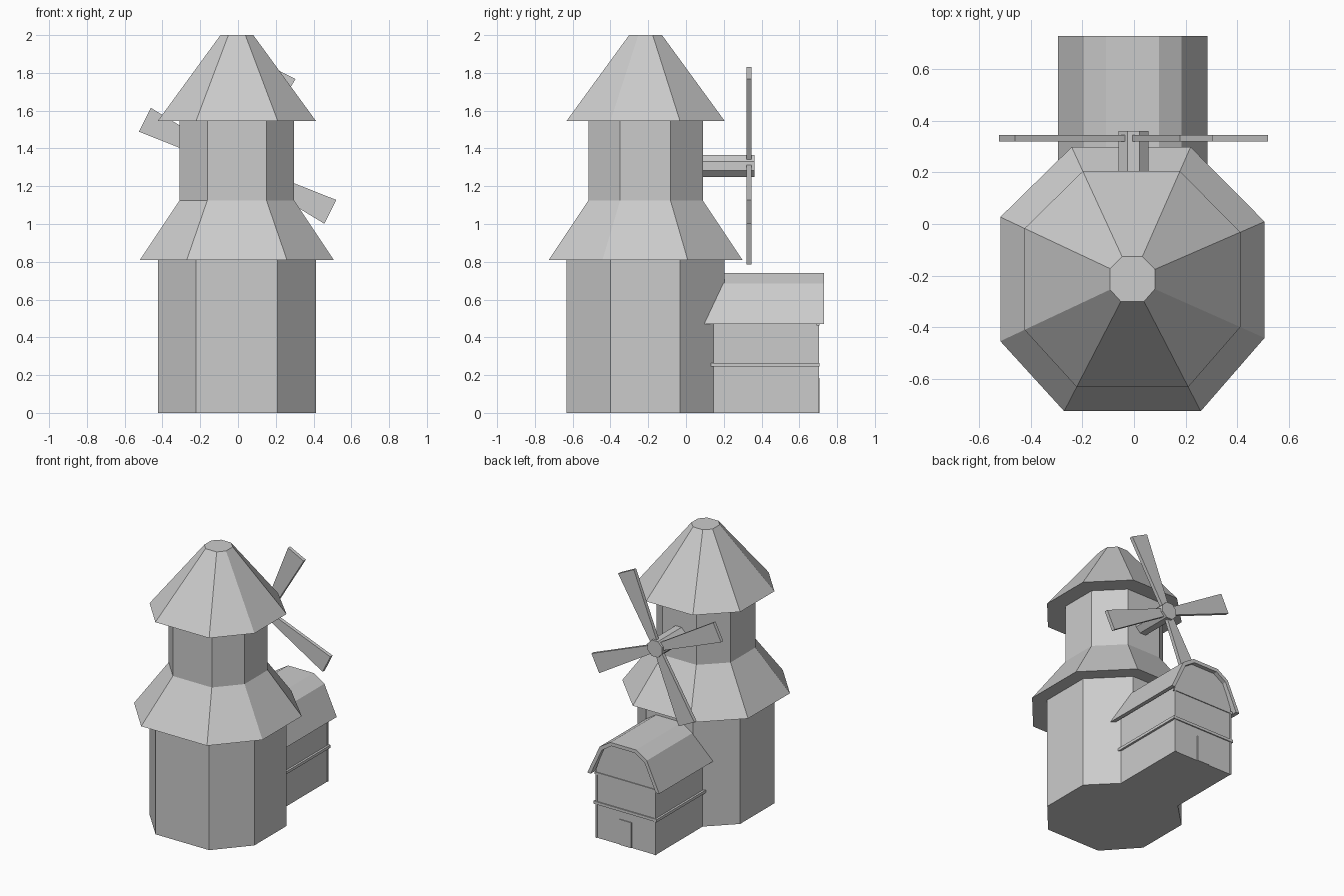
import bpy
import math
from mathutils import Matrix, Vector

default = bpy.data.objects.get("Cube")
if default:
    bpy.data.objects.remove(default, do_unlink=True)

grey = bpy.data.materials.new("plain grey")
grey.use_nodes = True
grey.diffuse_color = (0.6, 0.6, 0.6, 1)
grey.node_tree.nodes["Principled BSDF"].inputs["Base Color"].default_value = (0.6, 0.6, 0.6, 1)


def loft(name, rings):
    """Join rings of equal length with side faces and cap both ends."""
    n = len(rings[0])
    verts = [p for ring in rings for p in ring]
    faces = [list(range(n))[::-1], list(range(len(verts) - n, len(verts)))]
    for r in range(len(rings) - 1):
        for i in range(n):
            j = (i + 1) % n
            faces.append([r * n + i, r * n + j, (r + 1) * n + j, (r + 1) * n + i])
    mesh = bpy.data.meshes.new(name)
    mesh.from_pydata(verts, [], faces)
    mesh.materials.append(grey)
    obj = bpy.data.objects.new(name, mesh)
    bpy.context.collection.objects.link(obj)
    return obj


def extrude_y(name, profile, y0, y1):
    """Extrude a profile (x, z), clockwise seen from the back, along y."""
    return loft(name, [[(x, y, z) for x, z in profile] for y in (y1, y0)])


def box(name, x0, x1, y0, y1, z0, z1):
    return extrude_y(name, [(x0, z0), (x1, z0), (x1, z1), (x0, z1)], y0, y1)


# Tower: slightly uneven octagon, scaled at each level
OCTAGON = [(-1, 0.47), (-1, -0.47), (-0.517, -1), (0.517, -1),
           (1, -0.445), (1, 0.435), (0.44, 1), (-0.46, 1)]
CX, CY = -0.006, -0.214


def tower_ring(size, z):
    return [(CX + x * size, CY + y * size, z) for x, y in OCTAGON]


for name, levels in {
    "tower_base": [(0.418, 0), (0.418, 0.81)],
    "tower_skirt_roof": [(0.513, 0.81), (0.303, 1.125)],
    "tower_upper": [(0.303, 1.12), (0.303, 1.55)],
    "tower_cap_roof": [(0.419, 1.545), (0.087, 2.0)],
}.items():
    loft(name, [tower_ring(s, z) for s, z in levels])

# Axle with flat-sided hub
HUB = Vector((-0.002, 0, 1.308))
axle = []
for k in range(8):
    a = math.radians(22.5 + 45 * k)
    axle.append((HUB.x + 0.063 * math.cos(a), HUB.z + 0.063 * math.sin(a)))
extrude_y("sail_axle", axle, 0.03, 0.362)

# Four tapering sails
for k in range(4):
    turn = Matrix.Rotation(math.radians(-26.4 + 90 * k), 2)
    blade = []
    for x, z in [(0.02, -0.026), (0.548, -0.0705), (0.548, 0.0705), (0.02, 0.026)]:
        p = turn @ Vector((x, z))
        blade.append((HUB.x + p.x, HUB.z + p.y))
    extrude_y("sail_%d" % (k + 1), blade, 0.32, 0.346)

# Barn body, reaching up under the roof
BX = -0.005


def mirrored(half):
    """Right-hand points, bottom to top, completed with their left twins."""
    return [(BX + x, z) for x, z in half] + [(BX - x, z) for x, z in reversed(half)]


extrude_y("barn_body", mirrored([(0.24, 0), (0.24, 0.5), (0.175, 0.67), (0.095, 0.72)]), 0.05, 0.70)

# Barn roof: bent shell with an open underside
outer = [(0.29, 0.47), (0.19, 0.685), (0.103, 0.74)]
inner = [(0.262, 0.47), (0.172, 0.665), (0.095, 0.715)]
extrude_y("barn_roof", mirrored(outer) + mirrored(inner)[::-1], 0.05, 0.73)

# Barn trim: side rails, gable rails and corner posts
for side, label in ((1, "left"), (-1, "right")):
    x0, x1 = sorted((BX + side * 0.235, BX + side * 0.255))
    box("barn_side_rail_" + label, x0, x1, 0.05, 0.708, 0.245, 0.265)
    x0, x1 = sorted((BX + side * 0.23, BX + side * 0.242))
    box("barn_corner_post_" + label, x0, x1, 0.69, 0.705, 0, 0.47)
box("barn_gable_rail", BX - 0.25, BX + 0.25, 0.69, 0.708, 0.245, 0.265)
box("barn_gable_beam", BX - 0.25, BX + 0.25, 0.69, 0.706, 0.462, 0.478)

# Barn door
box("barn_door", BX - 0.048, BX + 0.048, 0.695, 0.706, 0, 0.185)
